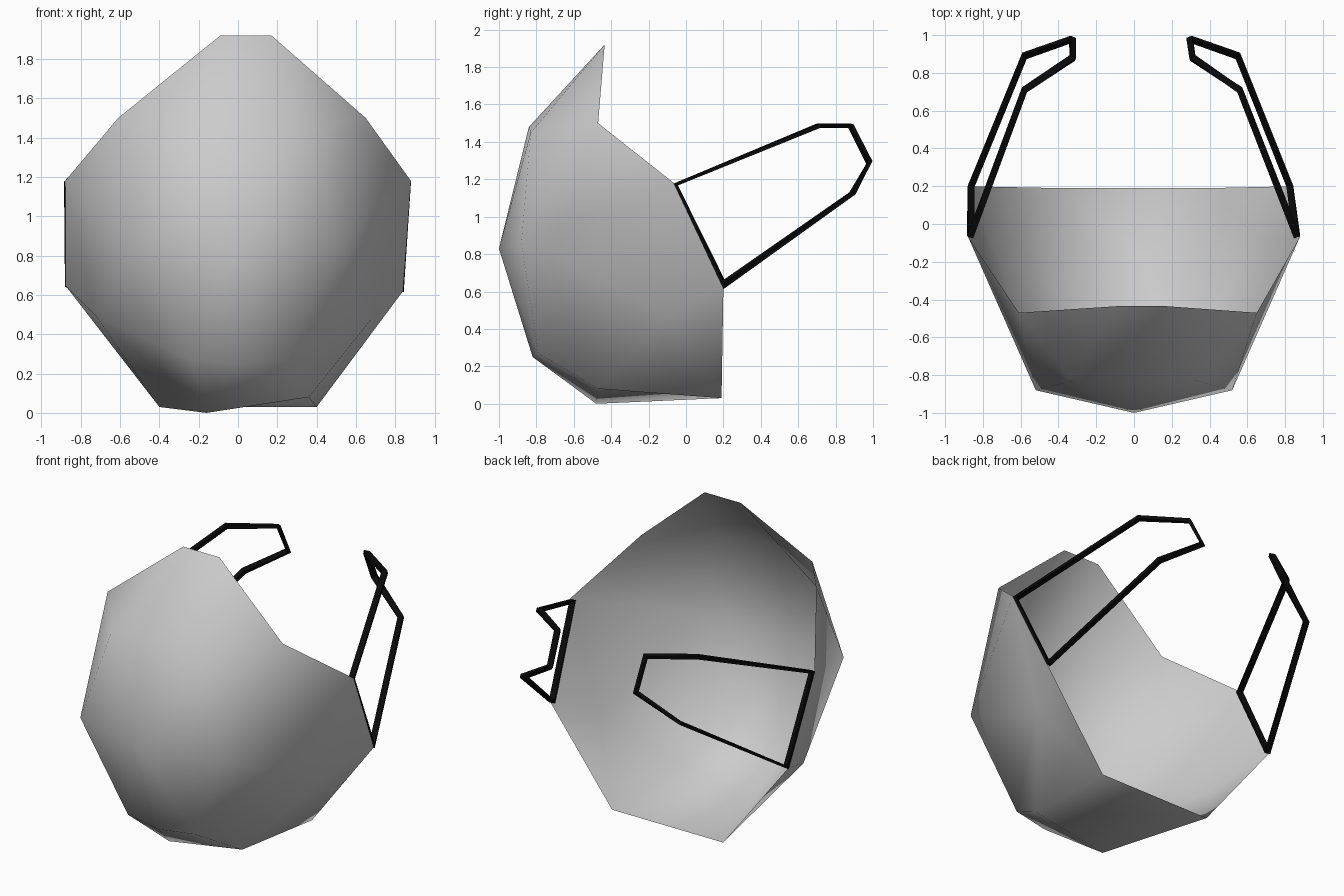
import bpy, bmesh
from mathutils import Vector

if "Cube" in bpy.data.objects:
    bpy.data.objects.remove(bpy.data.objects["Cube"])


def material(name, rgb):
    m = bpy.data.materials.new(name)
    m.diffuse_color = (*rgb, 1)
    m.use_nodes = True
    m.node_tree.nodes["Principled BSDF"].inputs["Base Color"].default_value = m.diffuse_color
    return m


cloth = material("light grey cloth", (0.6, 0.6, 0.6))
elastic = material("black elastic", (0.003, 0.003, 0.003))


def finish(name, bm, mat):
    me = bpy.data.meshes.new(name)
    bm.to_mesh(me)
    bm.free()
    me.materials.append(mat)
    ob = bpy.data.objects.new(name, me)
    bpy.context.collection.objects.link(ob)
    return ob


# mask cup: corner points of one half, mirrored; the worn cup is slightly uneven
half = {
    "T": (.13, -.435, 1.92), "R": (.63, -.47, 1.50), "E": (.88, -.065, 1.18),  # top, cheek, ear
    "L": (.84, .20, .62), "C": (.40, .19, .03),                                # lower ear, chin
    "U": (.33, -.83, 1.45), "M": (.52, -.88, .86), "D": (.24, -.79, .27),      # front panel
    "B": (.36, -.47, .08), "V": (.68, -.08, .48),                              # underside, cheek fold
}
left_only = {"B": (.16, -.48, 0), "L": (.88, .20, .65), "V": (.72, -.18, .49)}
shift = {"T": .04, "R": .02}          # sideways drift of the nose edge
side_faces = ["TUR", "UOM", "MOD", "UMR", "RME", "MVE", "EVL",
              "MDV", "DBV", "VBC", "VCL"]
bm = bmesh.new()
centre = {"O": (0, -1, .83), "P": (0, -.84, 1.48), "Q": (0, -.82, .25)}
mid = {k: bm.verts.new(p) for k, p in centre.items()}
both = []
for s in (1, -1):
    v = dict(mid)
    for k, p in half.items():
        x, y, z = left_only.get(k, p) if s < 0 else p
        v[k] = bm.verts.new((s * x + shift.get(k, 0), y, z))
    for f in side_faces + ["PUT", "POU", "OQD", "QBD"]:
        vs = [v[k] for k in f]
        if f == "UOM":
            vs = [v["U"], v["O"], v["M"]]
        bm.faces.new(vs)
    both.append(v)
r, l = both
for f in ([r["T"], l["T"], mid["P"]], [mid["Q"], l["B"], r["B"]],
          [r["B"], l["B"], l["C"], r["C"]]):
    bm.faces.new(f)
bmesh.ops.recalc_face_normals(bm, faces=bm.faces)
bm.normal_update()
if mid["O"].normal.y > 0:
    bmesh.ops.reverse_faces(bm, faces=bm.faces)
for f in bm.faces:
    f.smooth = True
finish("mask_cup", bm, cloth)

# ear loops: closed flat bands, one per side (same side outline, slightly different spread)
outline = [(-.06, 1.17), (.71, 1.487), (.88, 1.487), (.98, 1.29), (.89, 1.125), (.20, .635)]


def ear_loop(name, s, spread, lower, width=.018, thick=.0115):
    pts = [Vector((s * x, y, z)) for x, (y, z) in zip(spread, outline)]
    pts[-1].z = lower
    n = len(pts)
    bm = bmesh.new()
    rings = []
    for i, p in enumerate(pts):
        d0 = (p - pts[i - 1]).normalized()
        d1 = (pts[(i + 1) % n] - p).normalized()
        t = (d0 + d1).normalized()
        side = Vector((s, .35, 0))
        side = (side - t * side.dot(t)).normalized()
        up = t.cross(side)
        rings.append([bm.verts.new(p + side * a * width + up * b * thick)
                      for a, b in ((1, 1), (-1, 1), (-1, -1), (1, -1))])
    for i in range(n):
        a, b = rings[i], rings[(i + 1) % n]
        for k in range(4):
            m = (k + 1) % 4
            bm.faces.new((a[k], a[m], b[m], b[k]))
    bmesh.ops.recalc_face_normals(bm, faces=bm.faces)
    finish(name, bm, elastic)


ear_loop("ear_loop_right", 1, (.86, .56, .31, .295, .55, .825), .625)
ear_loop("ear_loop_left", -1, (.865, .58, .325, .325, .58, .862), .65)
